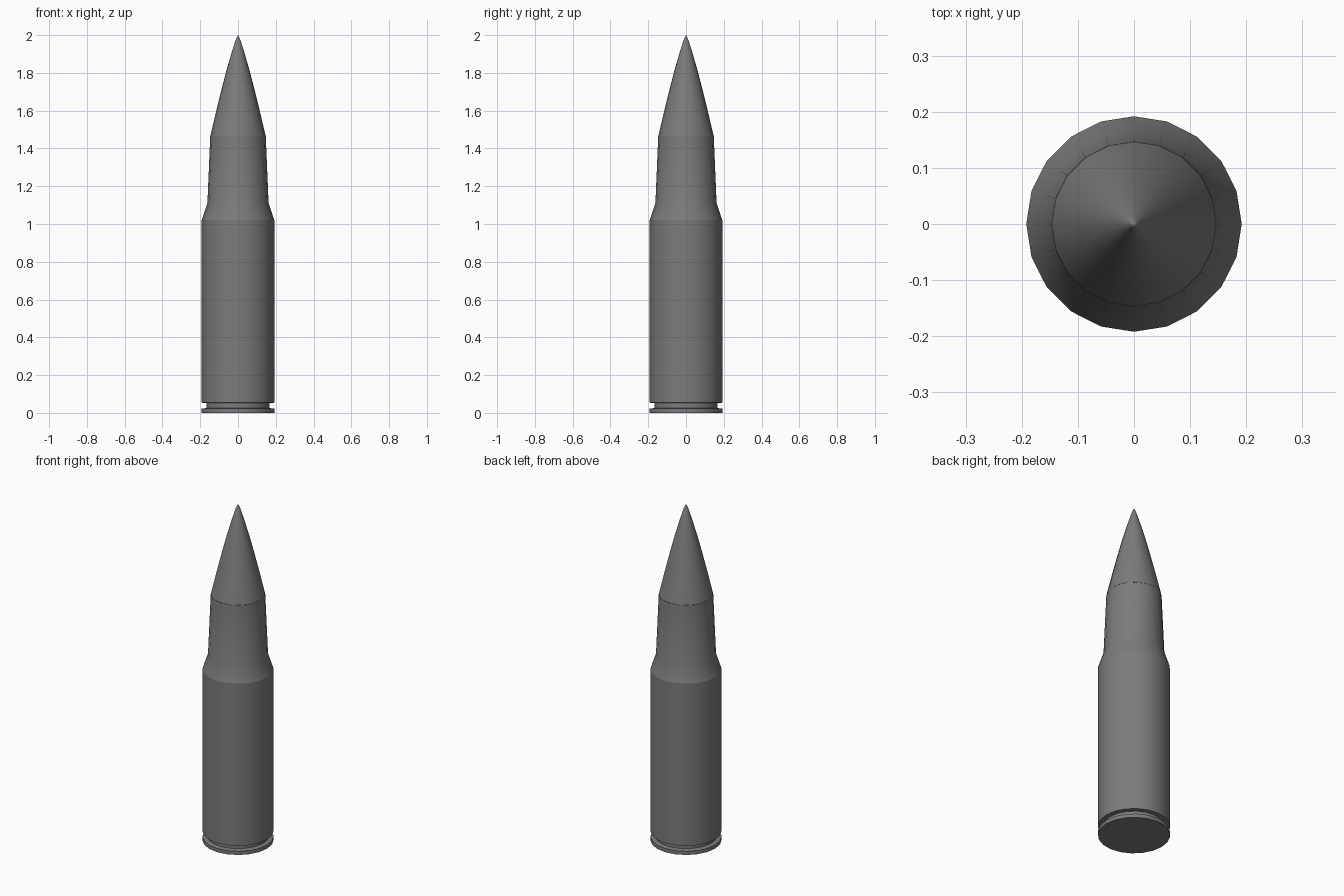
import bpy, bmesh
from math import cos, sin, tau, radians

if "Cube" in bpy.data.objects:
    bpy.data.objects.remove(bpy.data.objects["Cube"])

SIDES = 20

# Dark gunmetal grey
dark = bpy.data.materials.new("dark_grey")
dark.diffuse_color = (0.2, 0.2, 0.2, 1)
dark.use_nodes = True
dark.node_tree.nodes["Principled BSDF"].inputs["Base Color"].default_value = dark.diffuse_color


def lathe(name, profile):
    """Revolve (radius, height) points round z; zero radius makes a pole."""
    bm = bmesh.new()
    rings = []
    for r, z in profile:
        n = 1 if r == 0 else SIDES
        rings.append([bm.verts.new((r * cos(tau * i / SIDES), r * sin(tau * i / SIDES), z))
                      for i in range(n)])
    for a, b in zip(rings, rings[1:]):
        for i in range(SIDES):
            j = (i + 1) % SIDES
            if len(a) == 1:
                bm.faces.new((a[0], b[j], b[i]))
            elif len(b) == 1:
                bm.faces.new((a[i], a[j], b[0]))
            else:
                bm.faces.new((a[i], a[j], b[j], b[i]))
    bmesh.ops.recalc_face_normals(bm, faces=bm.faces)
    mesh = bpy.data.meshes.new(name)
    bm.to_mesh(mesh)
    bm.free()
    mesh.materials.append(dark)
    ob = bpy.data.objects.new(name, mesh)
    bpy.context.collection.objects.link(ob)
    bpy.ops.object.select_all(action='DESELECT')
    ob.select_set(True)
    bpy.context.view_layer.objects.active = ob
    bpy.ops.object.shade_smooth_by_angle(angle=radians(18.1))
    return ob


# Casing: rim, extractor groove, body, shoulder, tapered neck, mouth
lathe("casing", [(0, 0), (0.192, 0), (0.192, 0.022), (0.167, 0.026),
                 (0.167, 0.052), (0.192, 0.054), (0.192, 1.02), (0.162, 1.11),
                 (0.147, 1.465), (0, 1.465)])

# Pointed projectile seated flush in the mouth
lathe("projectile", [(0, 1.46), (0.1465, 1.466), (0.115, 1.60), (0.088, 1.71),
                     (0.062, 1.81), (0.036, 1.90), (0.014, 1.97), (0.006, 1.99), (0, 2.0)])
